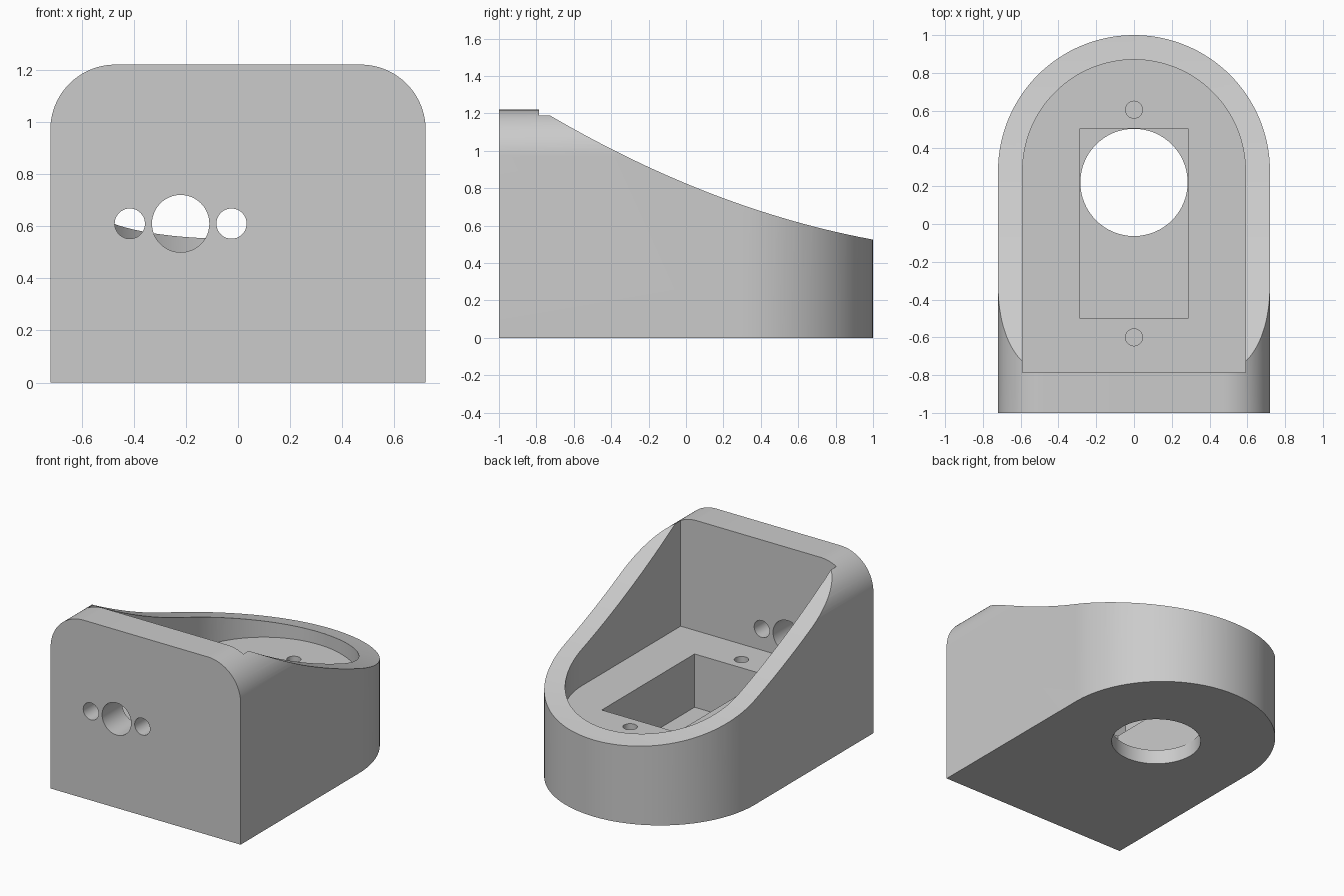
import bpy, bmesh, math
from mathutils import Vector

if "Cube" in bpy.data.objects:
    bpy.data.objects.remove(bpy.data.objects["Cube"], do_unlink=True)

HALF, TOP, FLOOR, WALL_Y, ARC_Y = 0.72, 1.22, 0.465, -0.785, 0.28

grey = bpy.data.materials.new("plain grey")
grey.use_nodes = True
grey.diffuse_color = (0.6, 0.6, 0.6, 1)
grey.node_tree.nodes["Principled BSDF"].inputs["Base Color"].default_value = (0.6, 0.6, 0.6, 1)


def prism(name, points, axis, lo, hi):
    """Extrude a 2D outline along one axis from lo to hi."""
    place = {"x": lambda a, b: (lo, a, b),
             "y": lambda a, b: (a, lo, b),
             "z": lambda a, b: (a, b, lo)}[axis]
    bm = bmesh.new()
    face = bm.faces.new([bm.verts.new(place(a, b)) for a, b in points])
    grown = bmesh.ops.extrude_face_region(bm, geom=[face])["geom"]
    step = Vector([hi - lo if c == axis else 0 for c in "xyz"])
    bmesh.ops.translate(bm, vec=step, verts=[g for g in grown if isinstance(g, bmesh.types.BMVert)])
    bmesh.ops.recalc_face_normals(bm, faces=bm.faces)
    mesh = bpy.data.meshes.new(name)
    bm.to_mesh(mesh)
    bm.free()
    mesh.materials.append(grey)
    obj = bpy.data.objects.new(name, mesh)
    bpy.context.collection.objects.link(obj)
    return obj


def arc(cx, cy, r, start, end, n):
    angles = [math.radians(start + (end - start) * i / n) for i in range(n + 1)]
    return [(cx + r * math.cos(t), cy + r * math.sin(t)) for t in angles]


def circle(cx, cy, r, n=48):
    return arc(cx, cy, r, 0, 360, n)[:-1]


def arch(half, front):
    """Straight front with a half-round back."""
    return [(-half, front), (half, front)] + arc(0, ARC_Y, half, 0, 180, 64)


def combine(target, tool, operation="DIFFERENCE"):
    mod = target.modifiers.new(tool.name, "BOOLEAN")
    mod.object, mod.operation, mod.solver = tool, operation, "EXACT"
    bpy.ops.object.select_all(action="DESELECT")
    bpy.context.view_layer.objects.active = target
    target.select_set(True)
    bpy.ops.object.modifier_apply(modifier=mod.name)
    bpy.data.objects.remove(tool, do_unlink=True)


# Housing: arched footprint with rounded upper side corners
housing = prism("housing", arch(HALF, -1), "z", 0, TOP)
R = 0.25
outline = [(-HALF, -0.2), (HALF, -0.2)]
outline += arc(HALF - R, TOP - R, R, 0, 90, 20) + arc(R - HALF, TOP - R, R, 90, 180, 20)
combine(housing, prism("rounded_outline", outline, "y", -1.2, 1.2), "INTERSECT")

# Concave sloping rim
ys = [WALL_Y + (1.1 - WALL_Y) * i / 40 for i in range(41)]
slope = [(y, 0.825 - 0.416 * y + 0.116 * y * y) for y in ys]
combine(housing, prism("slope_cutter", slope + [(1.1, 1.5), (WALL_Y, 1.5)], "x", -1, 1))

# Main cavity, lower pocket and cable opening
combine(housing, prism("cavity_cutter", arch(0.59, WALL_Y), "z", FLOOR, 1.6))
pocket = [(-0.285, -0.5), (0.285, -0.5), (0.285, 0.505), (-0.285, 0.505)]
combine(housing, prism("pocket_cutter", pocket, "z", 0.1, 0.7))
combine(housing, prism("opening_cutter", circle(0, 0.22, 0.284, 64), "z", -0.1, 0.3))

# Blind screw holes in the cavity floor
for y in (-0.6, 0.605):
    combine(housing, prism("screw_cutter", circle(0, y, 0.045, 32), "z", 0.15, 0.6))

# Three holes through the front wall
for x, r in ((-0.415, 0.058), (-0.22, 0.11), (-0.025, 0.058)):
    combine(housing, prism("front_hole_cutter", circle(x, 0.61, r), "y", -1.1, -0.6))

housing.select_set(True)
bpy.context.view_layer.objects.active = housing
bpy.ops.object.shade_smooth_by_angle(angle=math.radians(30))
